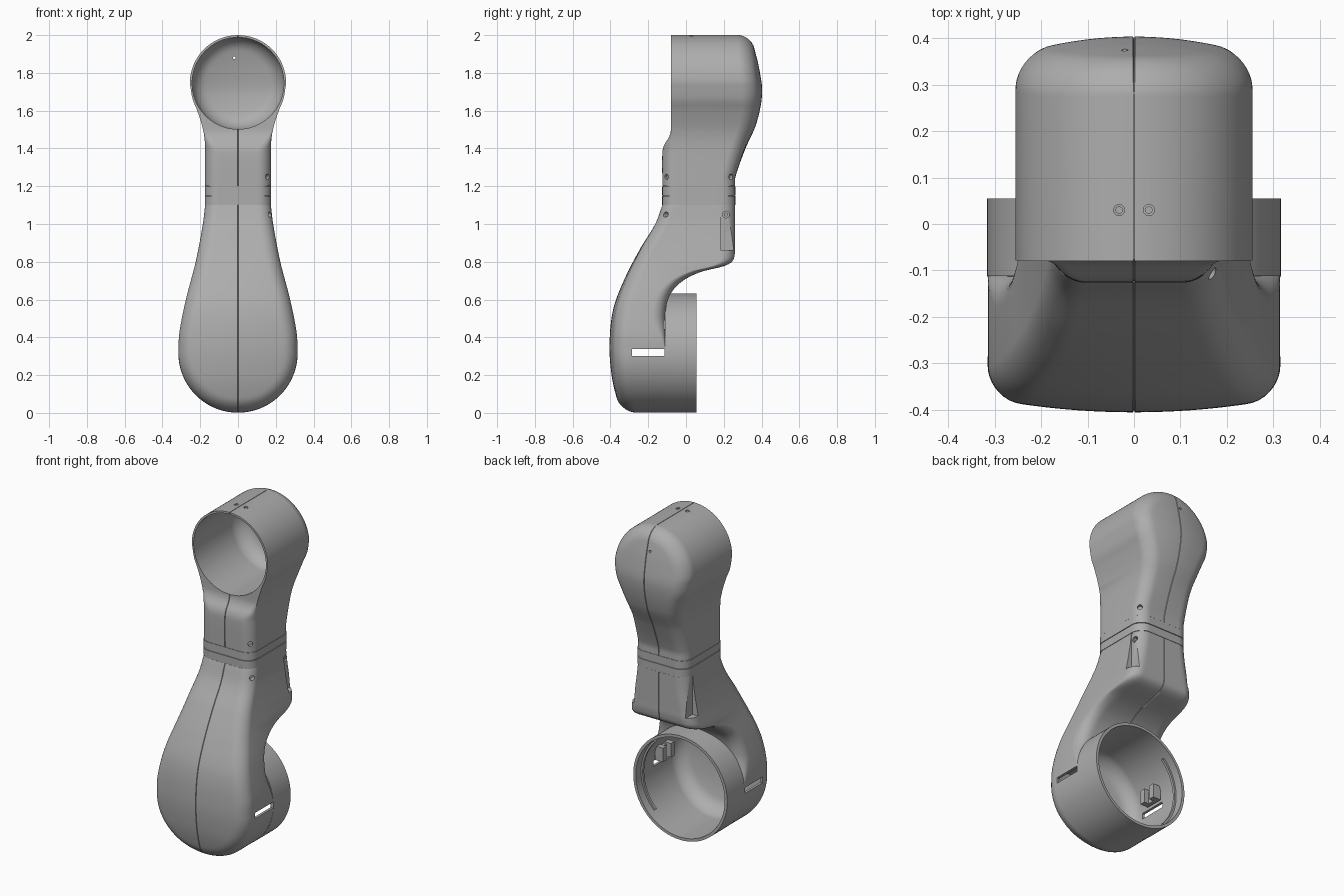
import bpy, bmesh, math
from mathutils import Vector, Matrix

cube = bpy.data.objects.get("Cube")
if cube:
    bpy.data.objects.remove(cube)

grey = bpy.data.materials.new("matte grey")
grey.use_nodes = True
grey.diffuse_color = (0.42, 0.42, 0.42, 1)
grey.node_tree.nodes["Principled BSDF"].inputs["Base Color"].default_value = grey.diffuse_color


def curve(*pts):
    """Smooth interpolation through (z, value) points."""
    n = len(pts)
    slope = []
    for i in range(n):
        a, b = pts[max(i - 1, 0)], pts[min(i + 1, n - 1)]
        slope.append((b[1] - a[1]) / (b[0] - a[0]))

    def f(z):
        z = min(max(z, pts[0][0]), pts[-1][0])
        i = 0
        while i < n - 2 and z > pts[i + 1][0]:
            i += 1
        (a, p), (b, q) = pts[i], pts[i + 1]
        h = b - a
        t = (z - a) / h
        return (p * (1 + 2 * t) * (1 - t) ** 2 + q * t * t * (3 - 2 * t)
                + h * t * (1 - t) * (slope[i] * (1 - t) - slope[i + 1] * t))
    return f


def step(a, b, z):
    t = min(max((z - a) / (b - a), 0), 1)
    return t * t * (3 - 2 * t)


def fillet(d, r):
    """Drop of a rounded edge of radius r at distance d from the outline."""
    d = max(d, 0)
    return 0 if d >= r else r - math.sqrt(max(r * r - (r - d) ** 2, 0))


def finish(name, bm):
    bmesh.ops.recalc_face_normals(bm, faces=bm.faces)
    mesh = bpy.data.meshes.new(name)
    bm.to_mesh(mesh)
    bm.free()
    mesh.materials.append(grey)
    obj = bpy.data.objects.new(name, mesh)
    bpy.context.collection.objects.link(obj)
    return obj


def loft(name, rows, width, front, back, seam=0.0, cols=40):
    """Solid between a front and a back surface, stacked row by row in z."""
    us = [math.sin(math.pi / 2 * (2 * i / cols - 1)) for i in range(cols + 1)]
    bm = bmesh.new()
    loops = []
    for z in rows:
        w = max(width(z), 0.002)
        g = min(0.002, w * 0.03)
        xs = sorted([u * w for u in us if abs(u) > 0.01] + [-g, 0, g])
        cut = [seam if x == 0 else 0 for x in xs]
        pts = [(x, back(x, z) - c, z) for x, c in zip(xs, cut)]
        pts += [(x, front(x, z) + c, z) for x, c in zip(xs[::-1], cut)]
        loops.append([bm.verts.new(p) for p in pts])
    for a, b in zip(loops, loops[1:]):
        for i in range(len(a)):
            j = (i + 1) % len(a)
            bm.faces.new((a[i], a[j], b[j], b[i]))
    bm.faces.new(loops[0])
    bm.faces.new(loops[-1])
    return finish(name, bm)


def box(name, lo, hi):
    bm = bmesh.new()
    bmesh.ops.create_cube(bm, size=1)
    lo, hi = Vector(lo), Vector(hi)
    for v in bm.verts:
        v.co = (lo + hi) / 2 + Vector(a * b for a, b in zip(v.co, hi - lo))
    return finish(name, bm)


def pin(name, centre, axis, r, length):
    bm = bmesh.new()
    rot = Vector(axis).to_track_quat('Z', 'Y').to_matrix().to_4x4()
    bmesh.ops.create_cone(bm, cap_ends=True, segments=20, radius1=r, radius2=r,
                          depth=length, matrix=Matrix.Translation(centre) @ rot)
    return finish(name, bm)


def ring(name, cz, ro, ri, y0, y1, a0=0, a1=360, n=96):
    """Tube, or part of one, around the y axis."""
    bm = bmesh.new()
    full = a1 - a0 == 360
    secs = []
    for i in range(n if full else n + 1):
        a = math.radians(a0 + (a1 - a0) * i / n)
        secs.append([bm.verts.new((r * math.cos(a), y, cz + r * math.sin(a)))
                     for r, y in ((ro, y0), (ro, y1), (ri, y1), (ri, y0))])
    for i in range(n):
        a, b = secs[i], secs[(i + 1) % len(secs)]
        for k in range(4):
            bm.faces.new((a[k], a[k - 1], b[k - 1], b[k]))
    if not full:
        bm.faces.new(secs[0])
        bm.faces.new(secs[-1])
    return finish(name, bm)


def carve(obj, cutters):
    for c in cutters:
        m = obj.modifiers.new("cut", 'BOOLEAN')
        m.operation, m.solver, m.object = 'DIFFERENCE', 'EXACT', c
    dg = bpy.context.evaluated_depsgraph_get()
    obj.data = bpy.data.meshes.new_from_object(obj.evaluated_get(dg))
    obj.modifiers.clear()
    for c in cutters:
        bpy.data.objects.remove(c)


def disc(c, r):
    return lambda z: math.sqrt(max(r * r - (z - c) ** 2, 0))


def disc_rows(c, r, n=36):
    return [c + r * math.sin(math.pi * (i / n - 0.5)) for i in range(n + 1)]


# Upper shell: neck widening into a domed barrel that opens to the front
UC, UR = 1.745, 0.255
u_flare = curve((1.2, .175), (1.42, .175), (1.5, .185), (1.6, .216), (1.66, .24), (UC, UR))
u_front = curve((1.2, -.125), (1.38, -.125), (1.42, -.115), (1.46, -.09), (1.5, -.08), (2, -.08))
u_back = curve((1.2, .26), (1.25, .262), (1.4, .315), (1.53, .372), (1.69, .403),
               (1.82, .388), (1.93, .362), (2, .345))


def u_width(z):
    return u_flare(z) if z < UC else disc(UC, UR)(z)


def u_dist(x, z, r=UR):
    return r - math.hypot(x, z - UC) if z > UC else u_width(z) - abs(x)


upper = loft("upper_shell",
             [1.2 + (UC - 1.2) * i / 44 for i in range(44)] + disc_rows(UC, UR, 48)[24:],
             u_width,
             lambda x, z: u_front(z) + fillet(u_dist(x, z), 0.07 * (1 - step(1.38, 1.5, z))),
             lambda x, z: u_back(z) - 0.6 * x * x * step(1.2, 1.5, z) - fillet(u_dist(x, z), 0.07),
             seam=0.005)
RI = UR - 0.012
cavity = loft("upper_cavity", disc_rows(UC, RI), disc(UC, RI), lambda x, z: -0.3,
              lambda x, z: u_back(z) - 0.02 - 0.6 * x * x
              - fillet(RI - math.hypot(x, z - UC), 0.07))
carve(upper, [cavity, box("seam_cut", (-.0015, -.2, 1.995), (.0015, .28, 2.1)),
              pin("vent_cut", (-.02, .39, 1.88), (0, 1, 0), .007, .2)]
      + [pin("top_cut", (s * .032, .03, 2), (0, 0, 1), .012, .1) for s in (-1, 1)]
      + [pin("neck_cut", (.157, y, 1.25), (1, d, 0), .014, .04) for y, d in ((-.105, -1), (.238, 1))])

# Collar rings between the two shells
for name, z0, z1 in (("lower_collar", 1.101, 1.148), ("upper_collar", 1.152, 1.199)):
    loft(name, [z0, z1], lambda z: .176,
         lambda x, z: -.126 + fillet(.176 - abs(x), .07),
         lambda x, z: .261 - fillet(.176 - abs(x), .07))
loft("collar_core", [1.09, 1.21], lambda z: .171,
     lambda x, z: -.121 + fillet(.171 - abs(x), .07),
     lambda x, z: .256 - fillet(.171 - abs(x), .07))

# Lower shell: teardrop body with an overhanging neck
LC, LR = 0.317, 0.315
l_taper = curve((LC, LR), (.42, .311), (.6, .276), (.8, .224), (1, .186), (1.1, .174))
l_front = curve((0, -.335), (.08, -.367), (.2, -.394), (.365, -.405), (.55, -.385),
                (.71, -.325), (.87, -.242), (1, -.163), (1.1, -.125))
l_back = curve((0, -.11), (.4, -.11), (.52, -.11), (.6, -.095), (.66, -.06), (.71, 0),
               (.75, .09), (.775, .195), (.8, .243), (.84, .258), (.9, .26), (1.1, .26))


def l_width(z):
    return l_taper(z) if z > LC else disc(LC, LR)(z)


def l_dist(x, z):
    return LR - math.hypot(x, z - LC) if z < LC else l_width(z) - abs(x)


def l_crown(x, z):
    return 0.3 * x * x * (1 - step(.7, 1.1, z))


lower = loft("lower_shell",
             disc_rows(LC, LR, 48)[:24] + [LC + (1.1 - LC) * i / 90 for i in range(91)],
             l_width,
             lambda x, z: l_front(z) + l_crown(x, z) + fillet(l_dist(x, z), .07),
             lambda x, z: l_back(z) - fillet(l_dist(x, z), .07 * step(LC, .52, z)),
             seam=0.005)
RL = LR - 0.015
cuts = [loft("lower_cavity", disc_rows(LC, RL), disc(LC, RL),
             lambda x, z: l_front(z) + .02 + l_crown(x, z)
             + fillet(RL - math.hypot(x, z - LC), .07),
             lambda x, z: .3)]
for s in (-1, 1):
    xs = sorted((s * .27, s * .4))
    cuts.append(box("slot_cut", (xs[0], -.285, .302), (xs[1], -.115, .337)))
    xs = sorted((s * .173, s * .4))
    cuts.append(box("recess_cut", (xs[0], .185, .86), (xs[1], .3, 1.095)))
cuts += [pin("front_screw_cut", (.162, -.1, 1.05), (1, -1, 0), .014, .04),
         pin("rear_screw_cut", (.17, .212, 1.05), (1, 0, 0), .018, .05)]
carve(lower, cuts)

# Rear cup with guide ribs and clip brackets inside
ring("rear_cup", LC, LR + .001, RL - .001, -.112, .055)
for side, a in (("left", 0), ("right", 180)):
    s = 1 if a == 0 else -1
    ring(side + "_guide_rib", LC, RL + .002, RL - .012, -.01, .005, a - 45, a + 45, 30)
    for i, y in enumerate((-.225, -.15)):
        xs = sorted((s * .235, s * .285))
        box(f"{side}_clip_{i}", (xs[0], y, .345), (xs[1], y + .035, .43))
    xs = sorted((s * .265, s * .288))
    box(side + "_clip_base", (xs[0], -.225, .345), (xs[1], -.115, .42))

# Screw heads
pin("rear_screw", (.15, .212, 1.05), (1, 0, 0), .010, .04)
for s, side in ((1, "left"), (-1, "right")):
    pin(side + "_top_screw", (s * .032, .03, 1.988), (0, 0, 1), .008, .012)

for obj in bpy.context.scene.objects:
    obj.select_set(obj.type == 'MESH')
bpy.context.view_layer.objects.active = upper
bpy.ops.object.shade_smooth_by_angle(angle=math.radians(35))
